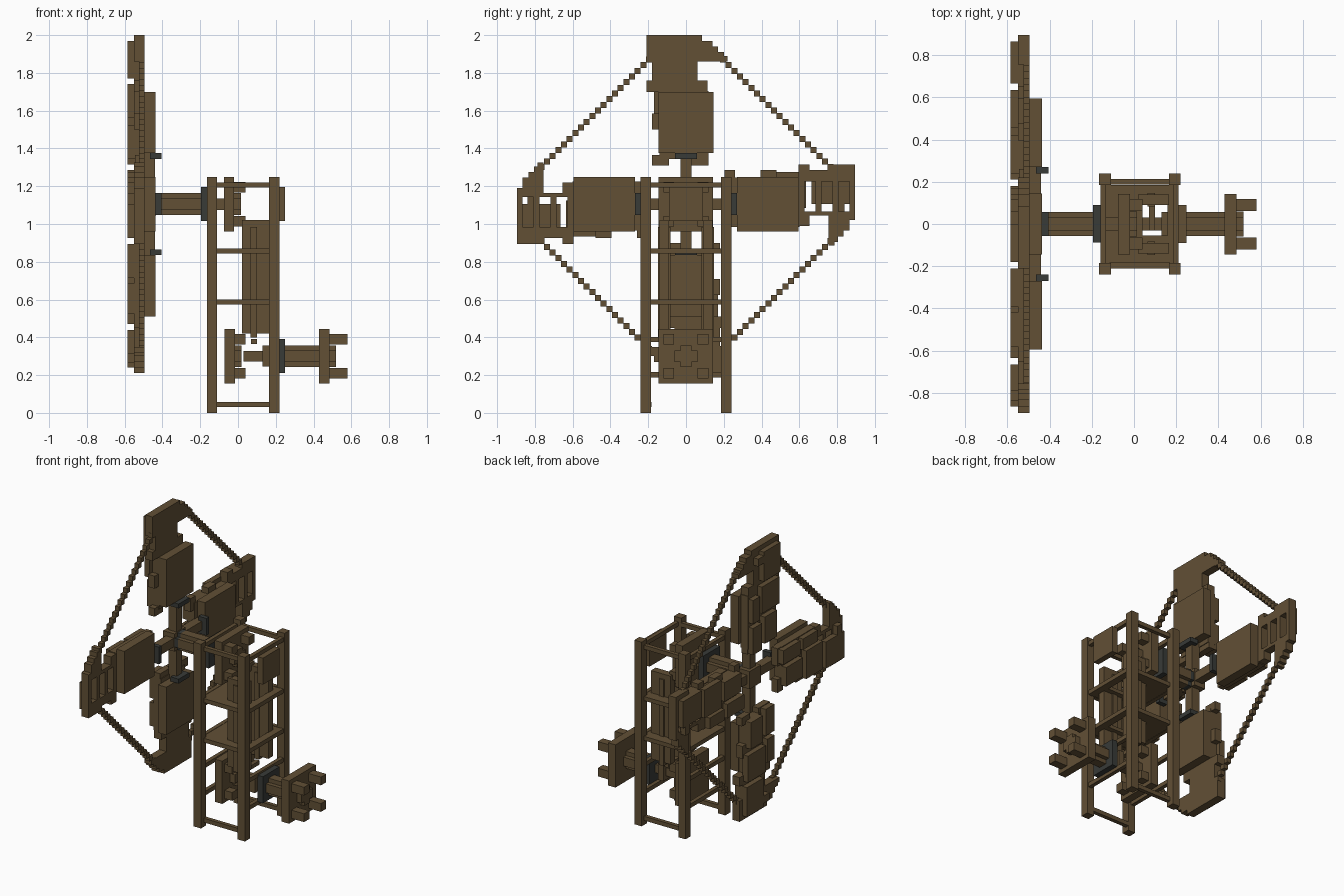
import bpy, bmesh
from mathutils import Matrix, Vector

if "Cube" in bpy.data.objects:
    bpy.data.objects.remove(bpy.data.objects["Cube"])

HUB = 1.105  # height of the rotor axis


def material(name, rgb):
    m = bpy.data.materials.new(name)
    m.diffuse_color = (*rgb, 1)
    m.use_nodes = True
    m.node_tree.nodes["Principled BSDF"].inputs["Base Color"].default_value = m.diffuse_color
    return m


WOOD = material("brown wood", (0.122, 0.080, 0.036))
IRON = material("dark iron", (0.040, 0.043, 0.039))


def finish(name, bm, mat):
    bmesh.ops.recalc_face_normals(bm, faces=bm.faces)
    me = bpy.data.meshes.new(name)
    bm.to_mesh(me)
    bm.free()
    me.materials.append(mat)
    ob = bpy.data.objects.new(name, me)
    bpy.context.collection.objects.link(ob)
    return ob


def boxes(name, parts, mat=WOOD):
    """One object from boxes given as (x0, x1, y0, y1, z0, z1)."""
    bm = bmesh.new()
    for x0, x1, y0, y1, z0, z1 in parts:
        mid = Vector((x0 + x1, y0 + y1, z0 + z1)) / 2
        size = Vector((x1 - x0, y1 - y0, z1 - z0))
        bmesh.ops.create_cube(bm, size=1, matrix=Matrix.Translation(mid) @ Matrix.Diagonal((*size, 1)))
    return finish(name, bm, mat)


# ---- Tower frame ----
posts = [(x, x + .055, y, y + .055, 0, 1.25) for x in (-.165, .165) for y in (-.24, .185)]
boxes("corner_posts", posts)
boxes("side_rails", [(-.115, .17, y, y + .027, z, z + .028)
                     for y in (-.21, .187) for z in (.03, .573, .843, 1.192)])
boxes("cross_rails", [(x, x + .027, -.19, .19, z, z + .028)
                      for x in (-.16, .185) for z in (.188, .375, .573, .843, 1.192)])

# ---- Floors with an opening for the drive belt ----
for i, z in enumerate((.575, .845)):
    a, b = z, z + .024
    boxes(f"floor_{i + 1}", [(-.14, .04, -.185, .185, a, b), (.16, .19, -.185, .185, a, b),
                             (.04, .16, -.185, -.055, a, b), (.04, .16, .09, .185, a, b)])

# ---- Drive belt strands ----
strands = []
for s in (-1, 1):
    y0, y1 = sorted((s * .09, s * .14))
    strands += [(.02, .165, y0, y1, .42, 1.02), (.065, .10, y0 - .008, y1 + .008, .40, .985)]
boxes("drive_belt", strands)
boxes("belt_tie", [(.07, .10, -.03, .09, .365, .392)])


# ---- Pronged wheels: square plate, four pegs and a centre cross ----
def pronged_wheel(name, x, z, depth):
    parts = [(x, x + .055, -.145, .143, z - .145, z + .145)]
    for y in (-.12, .062):
        for dz in (-.118, .062):
            parts.append((x + .05, x + depth, y, y + .056, z + dz, z + dz + .056))
    parts += [(x + .05, x + .09, -.06, .06, z - .03, z + .03),
              (x + .05, x + .09, -.03, .03, z - .058, z + .058)]
    boxes(name, parts)


pronged_wheel("upper_wheel", -.075, HUB, .115)
pronged_wheel("lower_wheel", -.072, .30, .112)
pronged_wheel("output_wheel", .43, .30, .15)


# ---- Shafts with a plus-shaped section ----
def shaft(name, x0, x1, z, mat=WOOD):
    boxes(name, [(x0, x1, -.058, .058, z - .03, z + .03), (x0, x1, -.03, .03, z - .058, z + .058)], mat)


shaft("rotor_shaft", -.41, -.195, HUB)
shaft("rotor_collar", -.44, -.41, HUB, IRON)
boxes("upper_axle", [(-.17, -.07, -.03, .03, HUB - .03, HUB + .03)])
shaft("output_shaft", .25, .43, .30)
boxes("lower_axle", [(.03, .225, -.03, .03, .272, .328), (.13, .168, -.058, .058, .245, .358)])
boxes("upper_bearing", [(-.195, -.158, -.087, .09, HUB - .09, HUB + .09)], IRON)
boxes("lower_bearing", [(.21, .25, -.09, .09, .21, .39)], IRON)
boxes("blank_bearing", [(.21, .25, -.09, .09, HUB - .09, HUB + .09)])

# ---- Rotor: (t, r) are across and outward along each sail ----
MAPS = {"top": lambda t, r: (t, HUB + r), "right": lambda t, r: (r, HUB - t),
        "bottom": lambda t, r: (-t, HUB - r), "left": lambda t, r: (-r, HUB + t)}
TIP = [(.595, .655, -.21, .115), (.655, .755, -.18, .06), (.755, .785, -.21, .22), (.785, .805, -.21, .20),
       (.805, .835, -.21, .17), (.835, .865, -.21, .14), (.865, .895, -.21, .085)]
SLOTS = [(.628, .685), (.717, .775), (.807, .865)]


def sail_boxes(name, side, parts, mat=WOOD):
    out = []
    for x0, x1, t0, t1, r0, r1 in parts:
        (ya, za), (yb, zb) = MAPS[side](t0, r0), MAPS[side](t1, r1)
        out.append((x0, x1, min(ya, yb), max(ya, yb), min(za, zb), max(za, zb)))
    return boxes(name, out, mat)


def sail_tip(side):
    # stepped outline: up one edge, down the other
    outline = [p for r0, r1, _, t1 in TIP for p in ((t1, r0), (t1, r1))]
    outline += [p for r0, r1, t0, _ in reversed(TIP) for p in ((t0, r1), (t0, r0))]
    clean = []
    for i, p in enumerate(outline):
        if p != outline[i - 1]:
            clean.append(p)
    bm = bmesh.new()
    face = bm.faces.new([bm.verts.new((-.55, *MAPS[side](*p))) for p in clean])
    ext = bmesh.ops.extrude_face_region(bm, geom=[face])
    bmesh.ops.translate(bm, vec=(.055, 0, 0), verts=[v for v in ext["geom"] if isinstance(v, bmesh.types.BMVert)])
    ob = finish(f"{side}_sail_tip", bm, WOOD)
    if side in ("left", "right"):
        cut = sail_boxes(f"{side}_slot_cutter", side, [(-.7, -.4, -.12, .038, a, b) for a, b in SLOTS])
        cut.hide_render = True
        cut.hide_viewport = True
        cut.display_type = 'WIRE'
        mod = ob.modifiers.new("slots", 'BOOLEAN')
        mod.operation = 'DIFFERENCE'
        mod.solver = 'EXACT'
        mod.object = cut


for side in MAPS:
    sail_boxes(f"{side}_spar", side, [(-.50, -.44, -.03, .03, 0, .29)])
    sail_boxes(f"{side}_clip", side, [(-.465, -.405, -.058, .058, .24, .27)], IRON)
    sail_boxes(f"{side}_sail_panel", side, [(-.497, -.437, -.145, .145, .27, .595)])
    sail_tip(side)
    # backing slab and its raised rear tiles
    sail_boxes(f"{side}_sail_backing", side, [
        (-.55, -.495, -.14, .12, .24, .60), (-.545, -.50, -.18, -.09, .205, .26), (-.545, -.50, 0, .12, .205, .26),
        (-.55, -.50, -.18, -.13, .395, .48)])
    sail_boxes(f"{side}_rear_tiles", side, [
        (-.585, -.545, -.14, -.01, .24, .42), (-.585, -.545, .02, .115, .21, .39),
        (-.585, -.545, -.17, .02, .455, .635), (-.585, -.545, .04, .115, .42, .58),
        (-.585, -.545, -.18, .0, .665, .865), (-.585, -.545, .0, .06, .79, .84)])
    # stepped rope from this tip to the next one
    sail_boxes(f"{side}_rope", side, [
        (-.525, -.495, .18 + .03 * k, .212 + .03 * k, .75 - .03 * k, .782 - .03 * k) for k in range(20)])
sail_boxes("rotor_hub", "top", [(-.52, -.435, -.06, .06, -.06, .06)])
